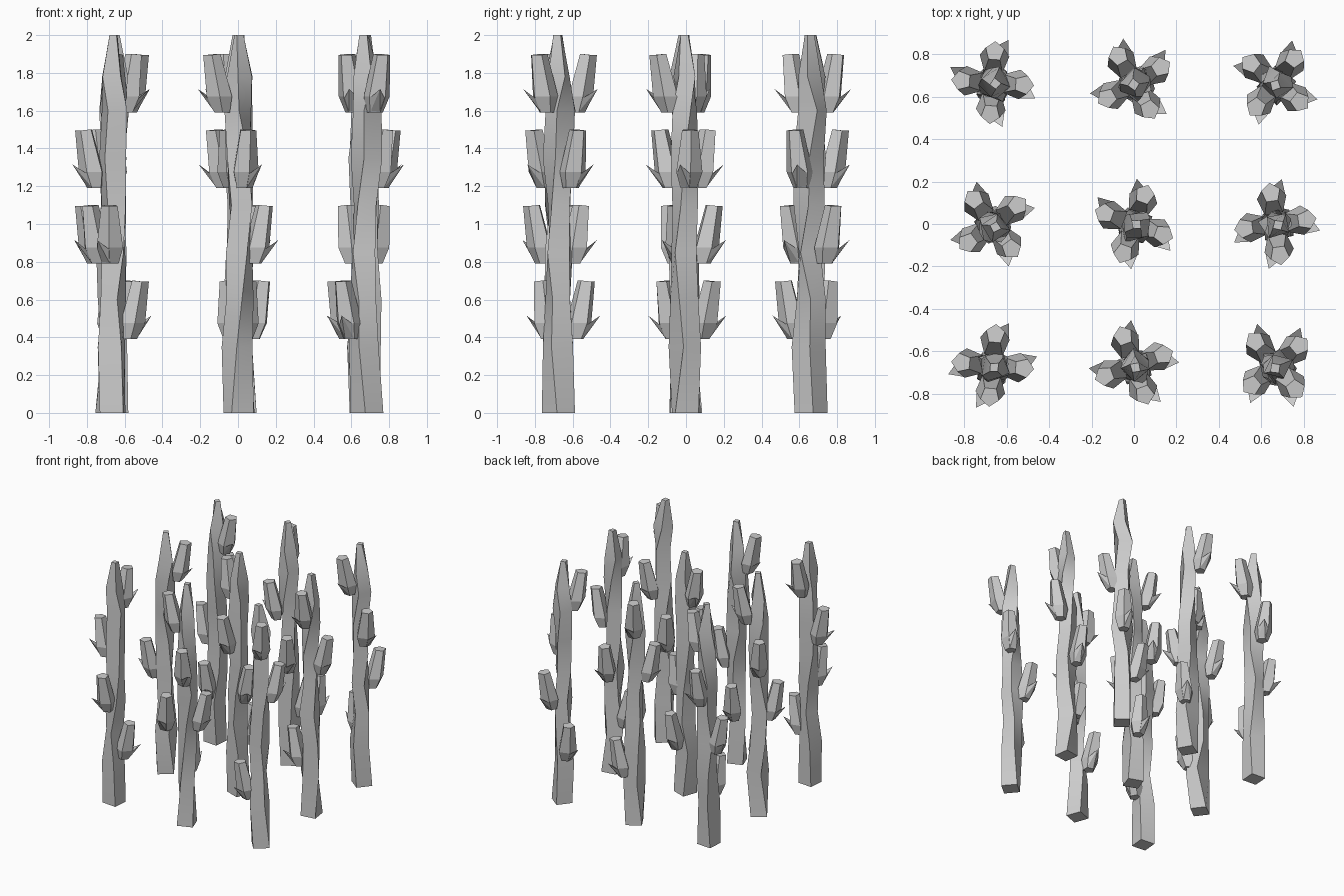
import bpy, bmesh, random
from math import cos, sin, radians, pi
from mathutils import Matrix, Vector

if "Cube" in bpy.data.objects:
    bpy.data.objects.remove(bpy.data.objects["Cube"])

random.seed(4)
S = 0.667


def finish(bm, name):
    bmesh.ops.recalc_face_normals(bm, faces=bm.faces[:])
    me = bpy.data.meshes.new(name)
    bm.to_mesh(me)
    bm.free()
    ob = bpy.data.objects.new(name, me)
    bpy.context.collection.objects.link(ob)
    return ob


def loft(bm, rings):
    loops = [[bm.verts.new(p) for p in r] for r in rings]
    n = len(loops[0])
    for a, b in zip(loops, loops[1:]):
        for i in range(n):
            bm.faces.new((a[i], a[(i + 1) % n], b[(i + 1) % n], b[i]))
    bm.faces.new(loops[0][::-1])
    bm.faces.new(loops[-1])


# square stalk with an irregular twist and a pointed top
def stalk(x, y, angle):
    bm = bmesh.new()
    rings = []
    a = radians(angle)
    for z, r in ((0, .088), (.35, .085), (.6, .077), (.85, .08), (1.1, .076),
                 (1.35, .08), (1.6, .078), (1.78, .07), (2.0, .028)):
        ox, oy = (random.uniform(-.008, .008) for _ in range(2))
        rings.append([(x + .007 + ox + r * q * cos(a + pi / 4 + k * pi / 2),
                       y - .008 + oy + r * q * sin(a + pi / 4 + k * pi / 2), z)
                      for k in range(4)
                      for q in [random.uniform(.85, 1.1) if z else 1]])
        a += random.uniform(-.6, .6)
    loft(bm, rings)
    ob = finish(bm, "stalk")
    bpy.ops.object.select_all(action='DESELECT')
    bpy.context.view_layer.objects.active = ob
    ob.select_set(True)
    bpy.ops.object.shade_smooth_by_angle(angle=radians(60))


# five-sided bud leaning outwards, with a pointed leaf curling from its base
def bud(x, y, z, angle, side):
    bm = bmesh.new()
    rings = []
    # height, radial centre, radial half, sideways half
    for h, c, rr, w in ((0, .09, .042, .044),
                        (.085, .106, .07, .07),
                        (.305, .148, .048, .044)):
        rings.append([(c + rr * cos(k * 2 * pi / 5),
                       w * 1.05 * sin(k * 2 * pi / 5),
                       h + (.006 if h > .3 and k in (2, 3) else 0))
                      for k in range(5)])
    loft(bm, rings)
    tip = bm.verts.new((.205, .06 * side, .125))
    root = [bm.verts.new(p) for p in ((.13, 0, .0), (.10, .042 * side, .0),
                                      (.125, .066 * side, .075), (.17, 0, .075))]
    for i in range(4):
        bm.faces.new((root[i], root[(i + 1) % 4], tip))
    bm.transform(Matrix.Translation(Vector((x, y, z))) @
                 Matrix.Rotation(radians(angle), 4, 'Z'))
    finish(bm, "bud")


# column, row, angle of the lowest bud, leaf side for the four buds
plants = [(-1, -1, 355, (1, -1, 1, -1)), (0, -1, 110, (-1, -1, 1, -1)),
          (1, -1, 220, (1, -1, 1, -1)), (-1, 0, 307, (-1, -1, -1, -1)),
          (0, 0, 70, (1, -1, 1, -1)), (1, 0, 188, (1, -1, -1, -1)),
          (-1, 1, 266, (1, -1, -1, -1)), (0, 1, 30, (1, 1, -1, -1)),
          (1, 1, 142, (1, 1, 1, 1))]
for i, j, angle, sides in plants:
    stalk(i * S, j * S, angle)
    for level, side in enumerate(sides):
        bud(i * S, j * S, .39 + .4 * level, angle - 90 * level, side)
